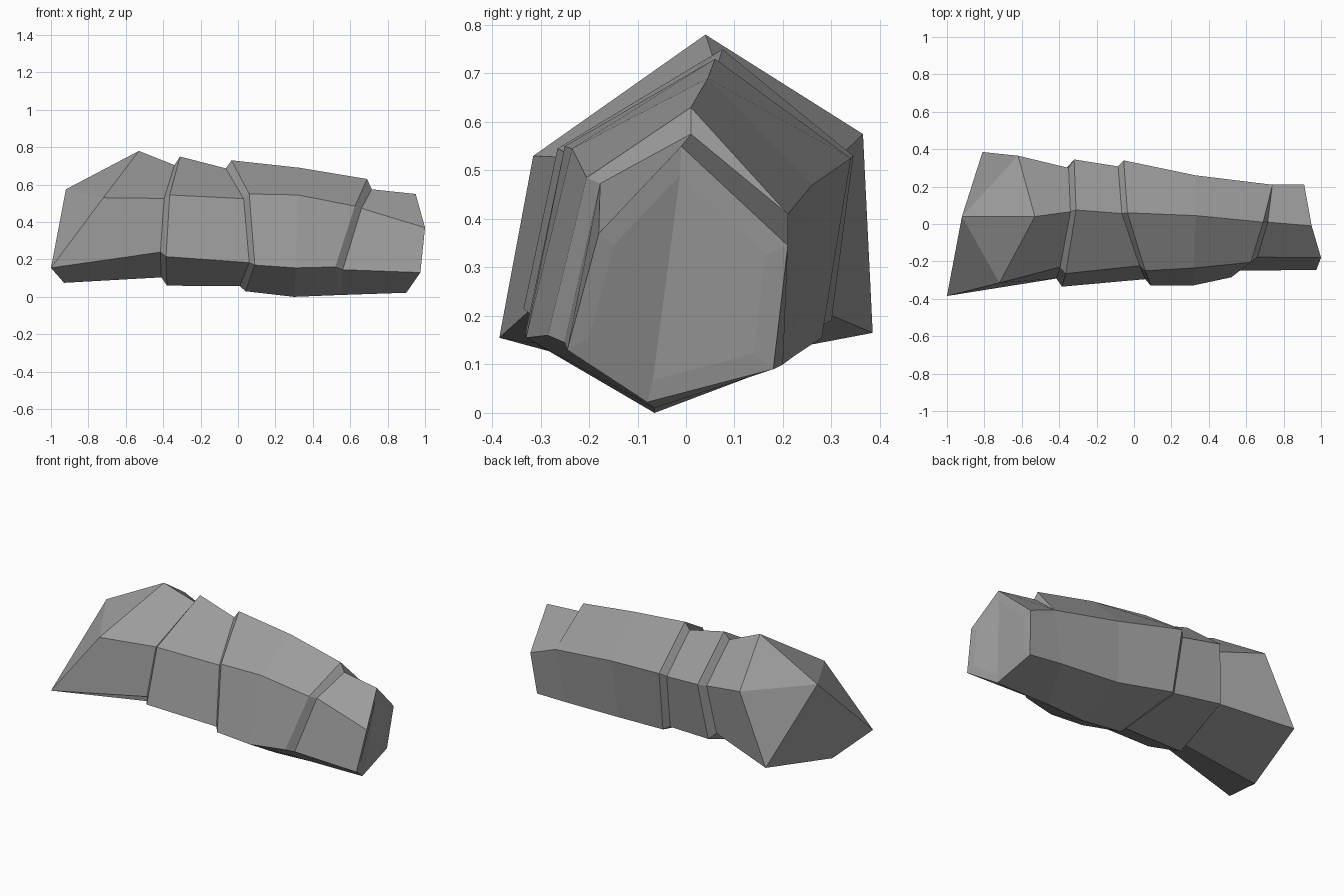
import bpy, bmesh
from mathutils import Vector

cube = bpy.data.objects.get("Cube")
if cube:
    bpy.data.objects.remove(cube, do_unlink=True)

mat = bpy.data.materials.new("stone_grey")
mat.use_nodes = True
GREY = (0.33, 0.33, 0.33, 1)
mat.diffuse_color = GREY
mat.node_tree.nodes["Principled BSDF"].inputs["Base Color"].default_value = GREY


def section(*pts):
    return [Vector(p) for p in pts]


def shrunk(sec, factor, shift, y, z):
    """Smaller copy of a section, moved along x: the lower side of a step."""
    return [Vector((p.x + shift, y + (p.y - y) * factor, z + (p.z - z) * factor)) for p in sec]


# Six-sided sections: top, front upper, front lower, bottom, back lower, back upper
head = section((-.53, .04, .78), (-.72, -.315, .53), (-1, -.385, .155),
               (-.93, -.09, .075), (-.81, .385, .165), (-.62, .365, .575))
collar = section((-.31, .075, .75), (-.365, -.265, .545), (-.385, -.335, .215),
                 (-.38, -.06, .06), (-.36, .30, .19), (-.32, .345, .53))
body = section((-.035, .06, .73), (.06, -.25, .55), (.09, -.33, .17),
               (.04, -.065, .03), (-.04, .28, .155), (-.055, .34, .525))
middle = section((.33, .045, .69), (.32, -.235, .545), (.31, -.33, .155),
                 (.30, -.065, 0), (.30, .22, .115), (.33, .26, .47))
shoulder = section((.69, .01, .63), (.625, -.205, .485), (.52, -.285, .16),
                   (.55, -.065, .01), (.68, .20, .10), (.74, .21, .41))
tip = section((.95, -.01, .55), (1, -.18, .37), (.975, -.245, .13),
              (.90, -.08, .022), (.885, .18, .09), (.91, .21, .345))

# The shoulder step only cuts the top and front ridges
ledge = [p.copy() for p in shoulder]
for i, off in enumerate(((.025, 0, -.055), (.035, .028, -.012), (.04, .035, -.015))):
    ledge[i] += Vector(off)

rings = [head, shrunk(collar, .87, -.03, 0, .4), collar,
         shrunk(body, .9, -.03, .02, .3), body, middle, shoulder, ledge, tip]

# Loft the sections
bm = bmesh.new()
loops = [[bm.verts.new(p) for p in ring] for ring in rings]
for a, b in zip(loops, loops[1:]):
    for i in range(6):
        j = (i + 1) % 6
        if a[i].co == b[i].co and a[j].co == b[j].co:
            continue  # no step on this side
        bm.faces.new((a[i], a[j], b[j], b[i]))

# Peaked end
t, fu, fl, bo, bl, bu = loops[0]
peak = bm.verts.new((-.92, .04, .575))
for f in ((t, peak, fu), (fu, peak, fl), (fl, peak, bl, bo), (bl, peak, bu), (bu, peak, t)):
    bm.faces.new(f)

# Inset, folded far end
centre = sum((v.co for v in loops[-1]), Vector()) / 6
inner = [bm.verts.new(v.co.lerp(centre, .2)) for v in loops[-1]]
for i in range(6):
    j = (i + 1) % 6
    bm.faces.new((loops[-1][i], loops[-1][j], inner[j], inner[i]))
bm.faces.new(inner[:4])
bm.faces.new([inner[0]] + inner[3:])

bmesh.ops.remove_doubles(bm, verts=bm.verts[:], dist=1e-5)
bmesh.ops.recalc_face_normals(bm, faces=bm.faces[:])
mesh = bpy.data.meshes.new("rock")
bm.to_mesh(mesh)
bm.free()
mesh.materials.append(mat)
rock = bpy.data.objects.new("rock", mesh)
bpy.context.collection.objects.link(rock)
